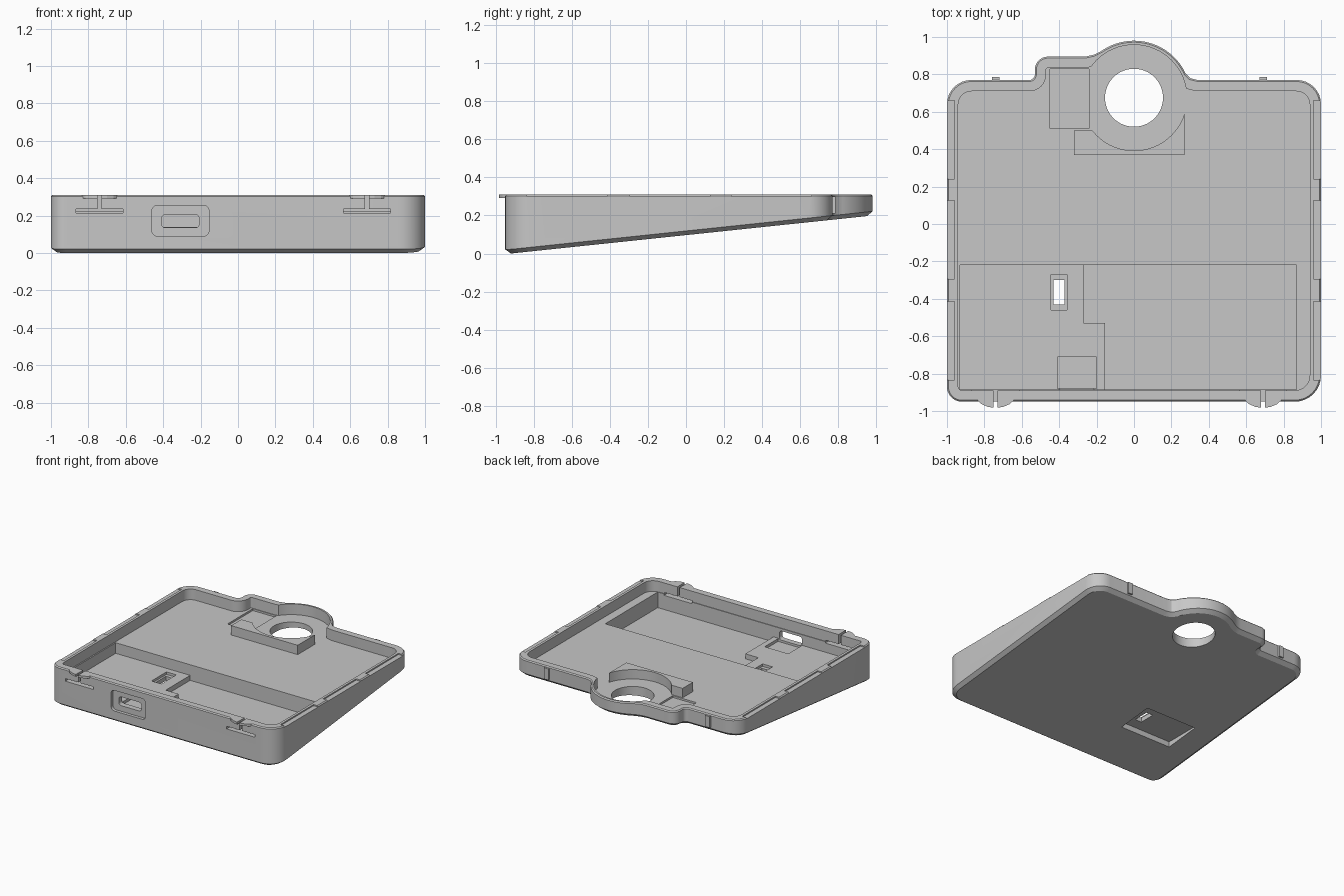
import bpy, bmesh, math
from mathutils import Vector

cube = bpy.data.objects.get("Cube")
if cube:
    bpy.data.objects.remove(cube, do_unlink=True)

grey = bpy.data.materials.new("light grey plastic")
grey.use_nodes = True
colour = (0.57, 0.57, 0.57, 1)
grey.diffuse_color = colour
grey.node_tree.nodes["Principled BSDF"].inputs["Base Color"].default_value = colour

TOP, FLOOR, POCKET, SHELF = 0.31, 0.225, 0.10, 0.14
RING = Vector((0, 0.675))


def slope(y):
    return max(0, 0.105 * (y + 0.92))


def rounded(corners, steps=8):
    """Polygon from (x, y, radius) corners."""
    out = []
    for i, (x, y, r) in enumerate(corners):
        p = Vector((x, y))
        if not r:
            out.append(p)
            continue
        u = (Vector(corners[i - 1][:2]) - p).normalized()
        v = (Vector(corners[(i + 1) % len(corners)][:2]) - p).normalized()
        half = math.acos(u.dot(v)) / 2
        c = p + (u + v).normalized() * (r / math.sin(half))
        a = p + u * (r / math.tan(half)) - c
        b = p + v * (r / math.tan(half)) - c
        sweep = math.pi - 2 * half
        for k in range(steps + 1):
            t = sweep * k / steps
            out.append(c + (a * math.sin(sweep - t) + b * math.sin(t)) / math.sin(sweep))
    return out


def inset(pts, d):
    """Move a counter-clockwise polygon inward by d."""
    out = []
    for i, p in enumerate(pts):
        e = (p - pts[i - 1]).normalized()
        f = (pts[(i + 1) % len(pts)] - p).normalized()
        n, m = Vector((-e.y, e.x)), Vector((-f.y, f.x))
        out.append(p + (n + m) * (d / (1 + n.dot(m))))
    return out


def loft(name, rings):
    """Closed solid through rings of 3D points."""
    bm = bmesh.new()
    loops = [[bm.verts.new(p) for p in ring] for ring in rings]
    for a, b in zip(loops, loops[1:]):
        for i in range(len(a)):
            bm.faces.new((a[i - 1], a[i], b[i], b[i - 1]))
    bm.faces.new(loops[0][::-1])
    bm.faces.new(loops[-1])
    bmesh.ops.recalc_face_normals(bm, faces=bm.faces)
    mesh = bpy.data.meshes.new(name)
    bm.to_mesh(mesh)
    bm.free()
    mesh.materials.append(grey)
    obj = bpy.data.objects.new(name, mesh)
    bpy.context.collection.objects.link(obj)
    return obj


def prism(name, pts, z0, z1):
    return loft(name, [[(p[0], p[1], z) for p in pts] for z in (z0, z1)])


def box(name, x0, x1, y0, y1, z0, z1):
    return prism(name, [(x0, y0), (x1, y0), (x1, y1), (x0, y1)], z0, z1)


def disc(r, n=64):
    return [RING + Vector((math.cos(t), math.sin(t))) * r
            for t in (math.tau * k / n for k in range(n))]


def front_prism(name, x0, x1, z0, z1, r, y0, y1):
    """Rounded rectangle seen from the front, running along y."""
    pts = rounded([(x0, z0, r), (x1, z0, r), (x1, z1, r), (x0, z1, r)], 5)
    return loft(name, [[(p.x, y, p.y) for p in pts] for y in (y0, y1)])


def cut(obj, cutter):
    """Subtract a cutter for good, then remove it."""
    mod = obj.modifiers.new("cut", "BOOLEAN")
    mod.operation, mod.solver, mod.object = "DIFFERENCE", "EXACT", cutter
    bpy.context.view_layer.update()
    deps = bpy.context.evaluated_depsgraph_get()
    mesh = bpy.data.meshes.new_from_object(obj.evaluated_get(deps))
    obj.modifiers.clear()
    obj.data = mesh
    bpy.data.objects.remove(cutter, do_unlink=True)


def smooth(obj):
    bpy.ops.object.select_all(action="DESELECT")
    obj.select_set(True)
    bpy.context.view_layer.objects.active = obj
    bpy.ops.object.shade_smooth_by_angle(angle=math.radians(30))


# Outer outline: rounded rectangle with a round bump and a square step at the back
arc = []
for k in range(25):
    t = math.radians(25 + 100 * k / 24)
    arc.append((0.305 * math.cos(t), RING.y + 0.305 * math.sin(t), 0))
outline = rounded(
    [(-1, -0.95, 0.08), (1, -0.95, 0.14), (1, 0.77, 0.13),
     (0.34, 0.77, 0), (0.3, 0.78, 0)] + arc +
    [(-0.215, 0.905, 0), (-0.26, 0.895, 0), (-0.53, 0.895, 0.07),
     (-0.53, 0.77, 0.03), (-1, 0.77, 0.13)])

# Wedge-shaped tray body with chamfered base and softened rim
base, rim = inset(outline, 0.03), inset(outline, 0.008)
tray = loft("tray_body", [
    [(p.x, p.y, slope(p.y)) for p in base],
    [(p.x, p.y, slope(p.y) + 0.022) for p in outline],
    [(p.x, p.y, TOP - 0.008) for p in outline],
    [(p.x, p.y, TOP) for p in rim]])

# Main cavity, ring seat and ring hole
cut(tray, prism("cavity", inset(outline, 0.06), FLOOR, 0.5))
cut(tray, prism("ring_seat", disc(0.283), FLOOR, 0.5))
cut(tray, prism("ring_hole", disc(0.155), -0.1, 0.5))
cut(tray, box("side_seat", -0.45, -0.24, 0.51, 0.83, FLOOR - 0.015, 0.5))

# Deep front pocket with a raised shelf on one side
cut(tray, box("shelf_cut", -0.93, 0.1, -0.885, -0.22, SHELF, 0.29))
cut(tray, prism("pocket_cut", [(-0.27, -0.22), (0.87, -0.22), (0.87, -0.885),
                               (-0.155, -0.885), (-0.155, -0.53), (-0.27, -0.53)],
                POCKET, 0.28))
cut(tray, box("port_bed", -0.41, -0.2, -0.88, -0.71, 0.118, 0.27))

# Switch recess underneath, with its slot through the shelf
cut(tray, box("under_recess", -0.77, -0.32, -0.52, -0.23, -0.1, 0.085))
cut(tray, box("slot_frame", -0.445, -0.357, -0.46, -0.27, SHELF - 0.02, 0.26))
cut(tray, box("slot", -0.43, -0.372, -0.43, -0.3, -0.1, 0.25))

# Port in the front wall
cut(tray, front_prism("port_recess", -0.46, -0.155, 0.09, 0.255, 0.03, -1.1, -0.925))
cut(tray, front_prism("port_hole", -0.408, -0.208, 0.135, 0.205, 0.02, -1.1, -0.8))

# Shallow notches along the side rims
for side in (-1, 1):
    for y in (0.45, -0.085, -0.625):
        a, b = sorted((side * 0.96, side * 1.1))
        cut(tray, box("rim_notch", a, b, y - 0.21, y + 0.21, TOP - 0.01, 0.5))

# Clips: slotted front wall, split lens-shaped tabs, and small ribs at the back
for tag, x in (("right", -0.74), ("left", 0.69)):
    cut(tray, box("clip_slot", x - 0.125, x + 0.125, -1.1, -0.87, 0.213, 0.234))
    cut(tray, box("clip_slit", x - 0.01, x + 0.01, -1.1, -0.87, 0.22, 0.5))
    for s in (-1, 1):
        shape = [(0.011, -0.93), (0.011, -0.982), (0.04, -0.978),
                 (0.075, -0.963), (0.095, -0.945), (0.095, -0.93)]
        prism(f"{tag}_clip_tab_{'inner' if s * x < 0 else 'outer'}",
              [(x + s * px, py) for px, py in shape], 0.292, TOP)
    box(f"{tag}_back_rib", x - 0.02, x + 0.02, 0.75, 0.785, 0.21, 0.3)

# Collar block hugging the front of the ring seat
collar = prism("ring_collar", [(-0.32, 0.37), (0.27, 0.37), (0.27, 0.64), (0.1, 0.64),
                               (0.1, 0.5), (-0.32, 0.5)], FLOOR - 0.01, 0.3)
cut(collar, prism("collar_cut", disc(0.283), 0, 0.5))

smooth(tray)
smooth(collar)
